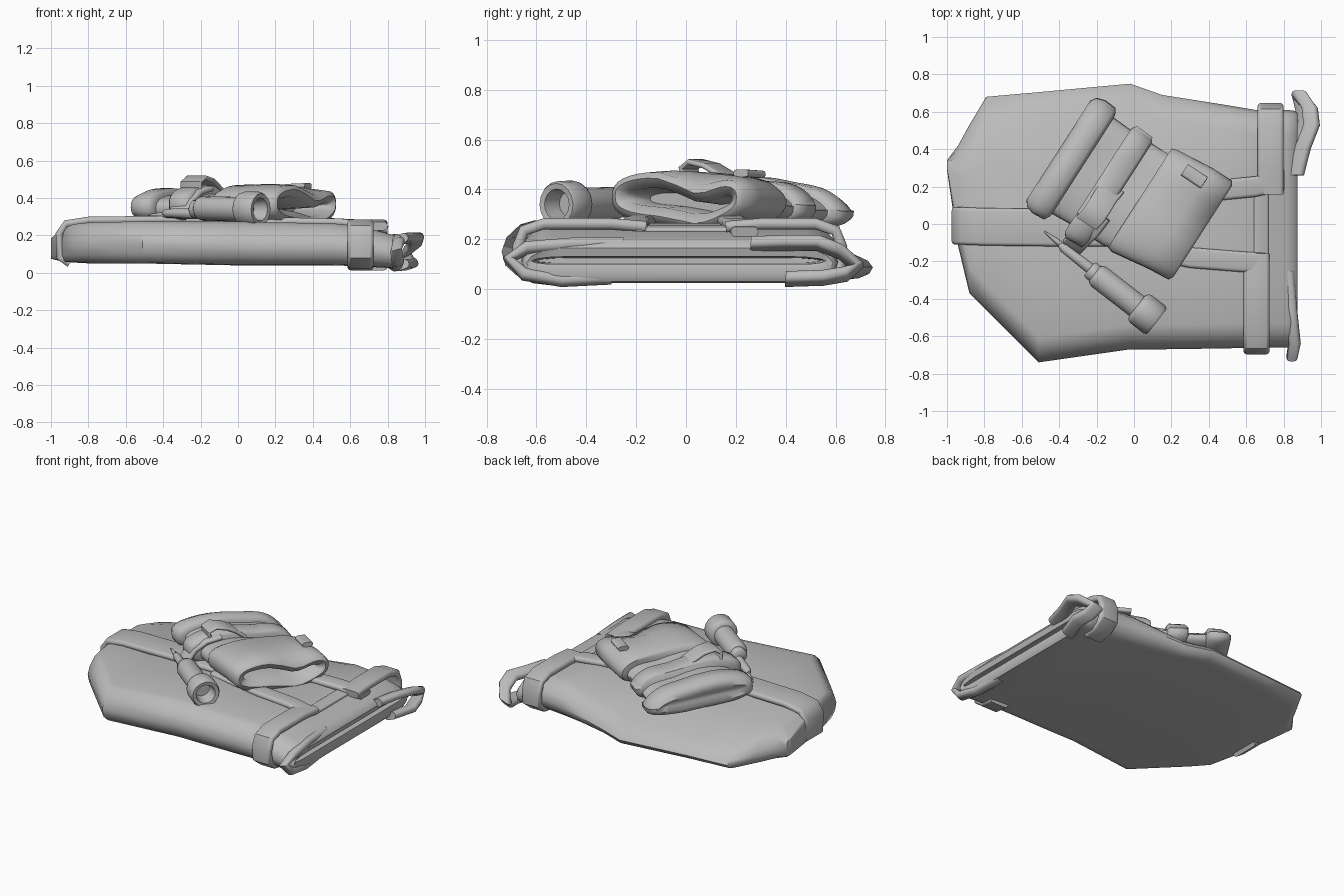
import bpy, bmesh
from math import sin, cos, pi, exp, copysign
from mathutils import Vector

if "Cube" in bpy.data.objects:
    bpy.data.objects.remove(bpy.data.objects["Cube"])

grey = bpy.data.materials.new("cloth grey")
grey.use_nodes = True
grey.diffuse_color = (0.5, 0.5, 0.5, 1)
grey.node_tree.nodes["Principled BSDF"].inputs["Base Color"].default_value = (0.5, 0.5, 0.5, 1)


def loft(name, rings, angle=0.8):
    """Skin a list of equal rings, capping both ends."""
    bm = bmesh.new()
    rows = [[bm.verts.new(p) for p in ring] for ring in rings]
    n = len(rows[0])
    for a, b in zip(rows, rows[1:]):
        for i in range(n):
            j = (i + 1) % n
            bm.faces.new((a[i], a[j], b[j], b[i]))
    bm.faces.new(rows[0])
    bm.faces.new(rows[-1])
    bmesh.ops.recalc_face_normals(bm, faces=bm.faces)
    mesh = bpy.data.meshes.new(name)
    bm.to_mesh(mesh)
    bm.free()
    mesh.materials.append(grey)
    ob = bpy.data.objects.new(name, mesh)
    bpy.context.collection.objects.link(ob)
    bpy.ops.object.select_all(action='DESELECT')
    ob.select_set(True)
    bpy.context.view_layer.objects.active = ob
    bpy.ops.object.shade_smooth_by_angle(angle=angle)
    return ob


def rounded(a, b, r, steps=3):
    """Rectangle of half sizes a, b with round corners, as 2D points."""
    corners = [(a - r, b - r), (r - a, b - r), (r - a, r - b), (a - r, r - b)]
    return [(ca + r * cos((q + k / steps) * pi / 2), cb + r * sin((q + k / steps) * pi / 2))
            for q, (ca, cb) in enumerate(corners) for k in range(steps + 1)]


def ribbon(name, pts, side, half, thick):
    """Soft-edged strap following a path, wide along the side vector."""
    pts, side = [Vector(p) for p in pts], Vector(side).normalized()
    rings = []
    for i, p in enumerate(pts):
        tangent = (pts[min(i + 1, len(pts) - 1)] - pts[max(i - 1, 0)]).normalized()
        up = tangent.cross(side).normalized()
        rings.append([p + side * a + up * b for a, b in rounded(half, thick / 2, min(half, thick / 2) * .9)])
    return loft(name, rings)


def lathe(name, start, axis, profile, sides=16):
    """Turned part: profile holds distance along axis and radius."""
    start, axis = Vector(start), Vector(axis).normalized()
    s = axis.cross(Vector((0, 0, 1))).normalized()
    t = s.cross(axis)
    return loft(name, [[start + axis * d + (s * cos(2 * pi * k / sides) + t * sin(2 * pi * k / sides)) * r
                        for k in range(sides)] for d, r in profile])


def clamp(t):
    return min(1, max(0, t))


def body_ring(x, y0, y1, z0, z1):
    """Cushion section: sloped top edge, nearly flat bottom, thin drooping back edge."""
    w = y1 - y0
    f = min(1, w / .6)
    edge = [(.3 * w, 1), (.13 * f, 1), (.075 * f, .93), (.02 * f, .7), (0, .45), (.015 * f, .2),
            (.06 * f, .02), (.1 * f, 0)]
    flat = [(y0 + i, h) for i, h in edge] + [(y1 - i, h) for i, h in reversed(edge)]
    return [(x, y, z0 + h * (z1 - z0 - .13 * clamp((y - .25) / .43) * clamp((.6 - x) / .5))) for y, h in flat]


# Padded body: x, front, back, bottom, top; last rows turn into the open hem
body = [(-1.0, .29, .34, .075, .2), (-.94, -.12, .42, .06, .235), (-.88, -.37, .53, .055, .26),
        (-.79, -.46, .68, .05, .27), (-.51, -.74, .705, .05, .275), (-.02, -.67, .75, .04, .275),
        (.15, -.67, .69, .04, .27), (.5, -.665, .635, .04, .265), (.65, -.66, .61, .035, .25),
        (.82, -.66, .61, .025, .205), (.86, -.655, .605, .03, .19), (.875, -.64, .59, .055, .165),
        (.865, -.62, .56, .1, .13), (.75, -.6, .54, .105, .125)]
loft("padded_body", [body_ring(*row) for row in body])

# Straps over the body
ribbon("centre_strap", [(-.9, -.01, .05), (-.95, -.01, .08), (-.955, -.01, .21), (-.92, -.01, .262),
                        (-.8, -.015, .28), (-.4, -.02, .285), (.1, -.02, .28)], (0, 1, 0), .1, .04)
ribbon("front_strap", [(-.1, -.1, .27), (.3, -.18, .275), (.55, -.2, .27), (.7, -.21, .25)],
       (0, 1, 0), .055, .04)
ribbon("back_strap", [(-.1, .1, .27), (.45, .18, .275), (.65, .2, .265), (.8, .235, .23)],
       (0, 1, 0), .055, .04)
for name, x, s, edge in (("front_strap_arm", .655, -1, .67), ("back_strap_arm", .73, 1, .62)):
    arm = [(.16, .25), (.3, .262), (edge - .1, .262), (edge - .02, .235), (edge + .005, .17),
           (edge, .09), (edge - .06, .045), (edge - .15, .035)]
    ribbon(name, [(x, s * y, z) for y, z in arm], (1, 0, 0), .07, .045)
ribbon("hem_fold", [(.68, -.2, .24), (.68, .24, .24)], (1, 0, -.2), .04, .025)

# Cuffs folded round the corners of the open end
ribbon("front_cuff", [(.825, -.25, .18), (.84, -.45, .18), (.86, -.64, .165), (.845, -.71, .12),
                      (.855, -.65, .06), (.845, -.5, .035), (.83, -.3, .045)], (1, 0, .3), .032, .05)
ribbon("back_cuff", [(.865, .26, .18), (.9, .4, .185), (.95, .53, .185), (.94, .62, .15), (.885, .69, .09),
                     (.9, .64, .06), (.92, .55, .045), (.87, .4, .04)], (1, 0, .35), .045, .05)

# Pouch, lying diagonally: u runs across it, v along it
U, V, MOUTH = Vector((.54, .84, 0)), Vector((-.84, .54, 0)), Vector((.35, -.03, 0))


def pouch_ring(v, c, half, z0, z1, sag, tilt, n=36):
    ring = []
    for k in range(n):
        ca, sa = cos(2 * pi * k / n), sin(2 * pi * k / n)
        u = c + half * copysign(abs(ca) ** .7, ca)
        z = (z0 + z1) / 2 + (z1 - z0) / 2 * copysign(abs(sa) ** .75, sa)
        z -= sag * exp(-((u - c - .1) / .12) ** 2) * (1 if sa > 0 else .5)
        z -= tilt * max(0, u - c) ** 2 * (.5 + .5 * (sa > 0))
        ring.append(MOUTH + U * u + V * v + Vector((0, 0, z)))
    return ring


def pouch_part(name, rows):
    return loft(name, [pouch_ring(*row) for row in rows], 1.1)


pouch_part("pouch_inner", [(.28, -.04, .29, .28, .44, .02, .3), (.4, -.05, .3, .28, .43, .03, .4),
                           (.6, -.05, .3, .27, .42, .03, .6), (.78, -.05, .31, .27, .42, .02, .6)])
pouch_part("pouch_flap", [(.18, -.02, .23, .335, .39, .05, 0), (.01, 0, .25, .33, .41, .06, 0),
                          (-.02, 0, .29, .295, .45, .065, 0), (-.005, 0, .315, .265, .473, .055, 0),
                          (.12, -.005, .32, .26, .478, .015, .1), (.33, -.03, .325, .26, .472, .01, .3),
                          (.36, -.03, .315, .28, .455, .01, .3)])
pouch_part("pouch_band", [(.465, -.07, .32, .28, .45, .02, .45), (.48, -.07, .35, .26, .47, .03, .45),
                          (.58, -.07, .355, .26, .47, .03, .45), (.6, -.07, .33, .28, .455, .02, .45)])
pouch_part("pouch_base", [(.71, -.05, .32, .28, .43, .02, .65), (.73, -.05, .355, .255, .455, .02, .65),
                          (.8, -.05, .36, .255, .455, .02, .65), (.845, -.05, .345, .27, .435, .02, .65),
                          (.865, -.05, .315, .3, .4, .02, .65), (.85, -.05, .27, .33, .375, .02, .65)])

# Flap tag and curled fastening
ribbon("flap_tag", [(.27, .29, .46), (.375, .22, .465)], U, .035, .03)
ribbon("fastening_curl", [(-.25, .02, .43), (-.25, .01, .485), (-.22, .04, .51), (-.18, .1, .495),
                          (-.15, .15, .465), (-.11, .2, .42)], V, .065, .022)
ribbon("fastening_tail", [(-.18, .05, .45), (-.24, -.03, .43), (-.29, -.08, .38), (-.33, -.12, .29)],
       V, .06, .03)

# Hand tool beside the pouch, with a hollow head
AXIS = (.79, -.61, -.02)
lathe("tool_handle", (-.21, -.265, .345), AXIS,
      [(0, .05), (.01, .06), (.03, .066), (.3, .066)])
lathe("tool_head", (.015, -.438, .342), AXIS,
      [(0, .07), (.012, .088), (.03, .094), (.12, .094), (.135, .085), (.132, .062), (.05, .05)])
lathe("tool_collar", (-.24, -.24, .34), AXIS, [(0, .04), (.01, .05), (.04, .05)])
lathe("tool_shaft", (-.40, -.11, .32), AXIS, [(0, .012), (.03, .024), (.22, .03)], 10)
lathe("tool_tip", (-.48, -.04, .31), AXIS, [(0, .004), (.08, .014), (.3, .016)], 8)
